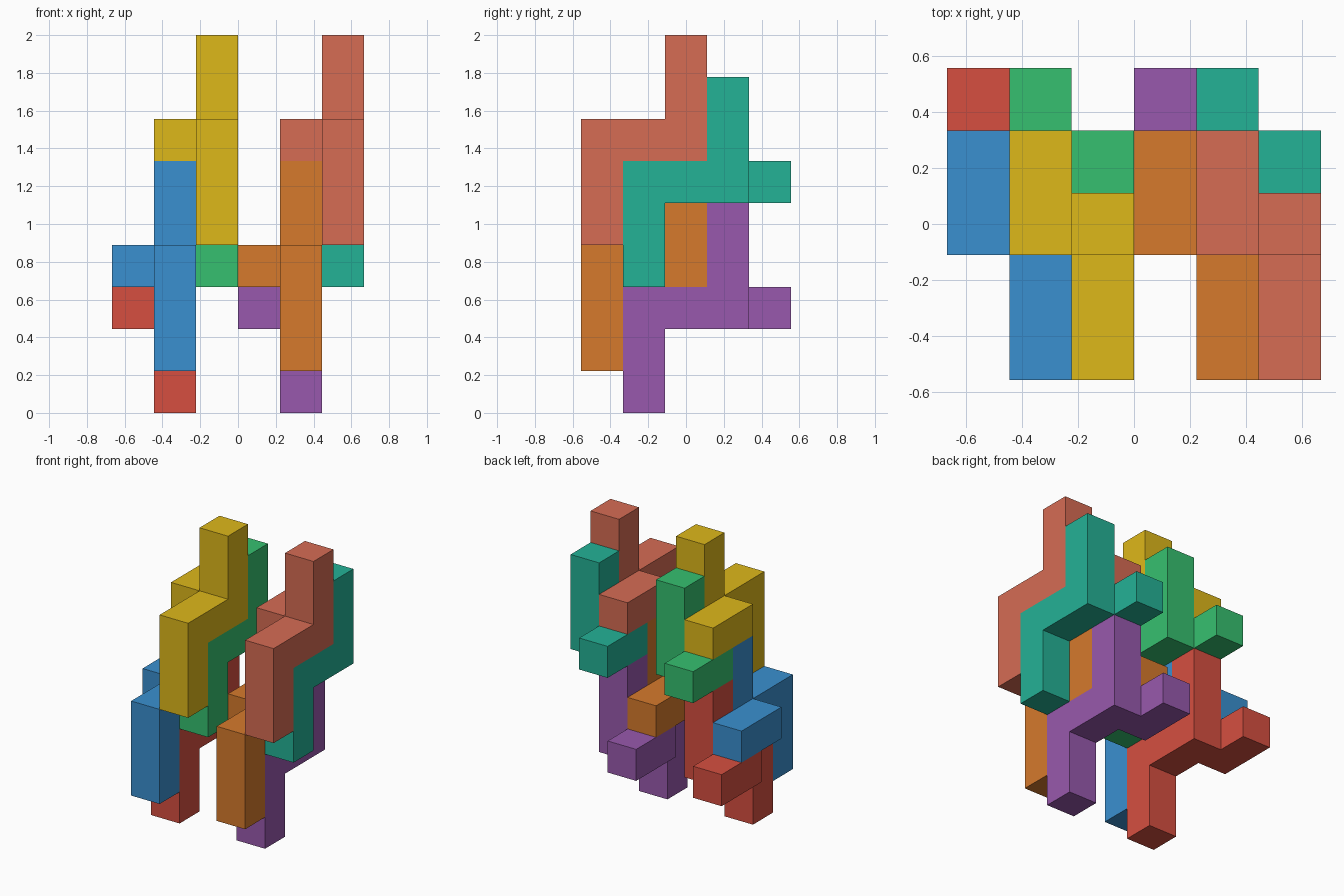
import bpy, bmesh
from mathutils import Vector

if "Cube" in bpy.data.objects:
    bpy.data.objects.remove(bpy.data.objects["Cube"])

U = 2 / 9  # edge of one unit cube

# One twisted nine-cube piece: front leg, bridge, rear post, side arm
CELLS = [(0, 0, 0), (0, 0, 1), (0, 0, 2),
         (0, 1, 2), (0, 2, 2),
         (0, 2, 3), (0, 2, 4),
         (-1, 2, 2), (-1, 3, 2)]


def linear(hex_color):
    """sRGB hex to a linear RGBA colour."""
    rgb = [int(hex_color[i:i + 2], 16) / 255 for i in (0, 2, 4)]
    return [c / 12.92 if c <= 0.04045 else ((c + 0.055) / 1.055) ** 2.4 for c in rgb] + [1]


def add_piece(name, offset, color):
    """Outer skin of the piece, with flat areas merged into single faces."""
    cells = {tuple(a + b for a, b in zip(c, offset)) for c in CELLS}
    bm = bmesh.new()
    for cell in cells:
        for axis in range(3):
            for side in (-1, 1):
                near = list(cell)
                near[axis] += side
                if tuple(near) in cells:
                    continue
                n, u, v = Vector(), Vector(), Vector()
                n[axis] = side / 2
                u[(axis + 1) % 3] = 0.5
                v[(axis + 2) % 3] = side / 2
                mid = Vector(cell) + n
                corners = (mid - u - v, mid + u - v, mid + u + v, mid - u + v)
                bm.faces.new([bm.verts.new(p * U) for p in corners])
    bmesh.ops.remove_doubles(bm, verts=bm.verts, dist=1e-4)
    bmesh.ops.dissolve_limit(bm, angle_limit=0.01, verts=bm.verts, edges=bm.edges)
    bmesh.ops.recalc_face_normals(bm, faces=bm.faces)
    mesh = bpy.data.meshes.new(name)
    bm.to_mesh(mesh)
    bm.free()
    mat = bpy.data.materials.new(name)
    mat.diffuse_color = linear(color)
    mat.use_nodes = True
    mat.node_tree.nodes["Principled BSDF"].inputs["Base Color"].default_value = mat.diffuse_color
    mesh.materials.append(mat)
    bpy.context.collection.objects.link(bpy.data.objects.new(name, mesh))


# Piece positions in a stack (in cubes), with left and right stack colours
STACK = [((0, 0, 0), ("red", "D64F40"), ("purple", "9859AD")),
         ((0, -1, 1), ("blue", "3A90D0"), ("orange", "D67A2C")),
         ((1, 0, 3), ("green", "36C070"), ("teal", "24B296")),
         ((1, -1, 4), ("yellow", "DEB81A"), ("salmon", "D66C54"))]

for (x, y, z), left, right in STACK:
    for base_x, (name, color) in ((-1.5, left), (1.5, right)):
        add_piece(name + "_puzzle_piece", (x + base_x, y - 1, z + 0.5), color)
